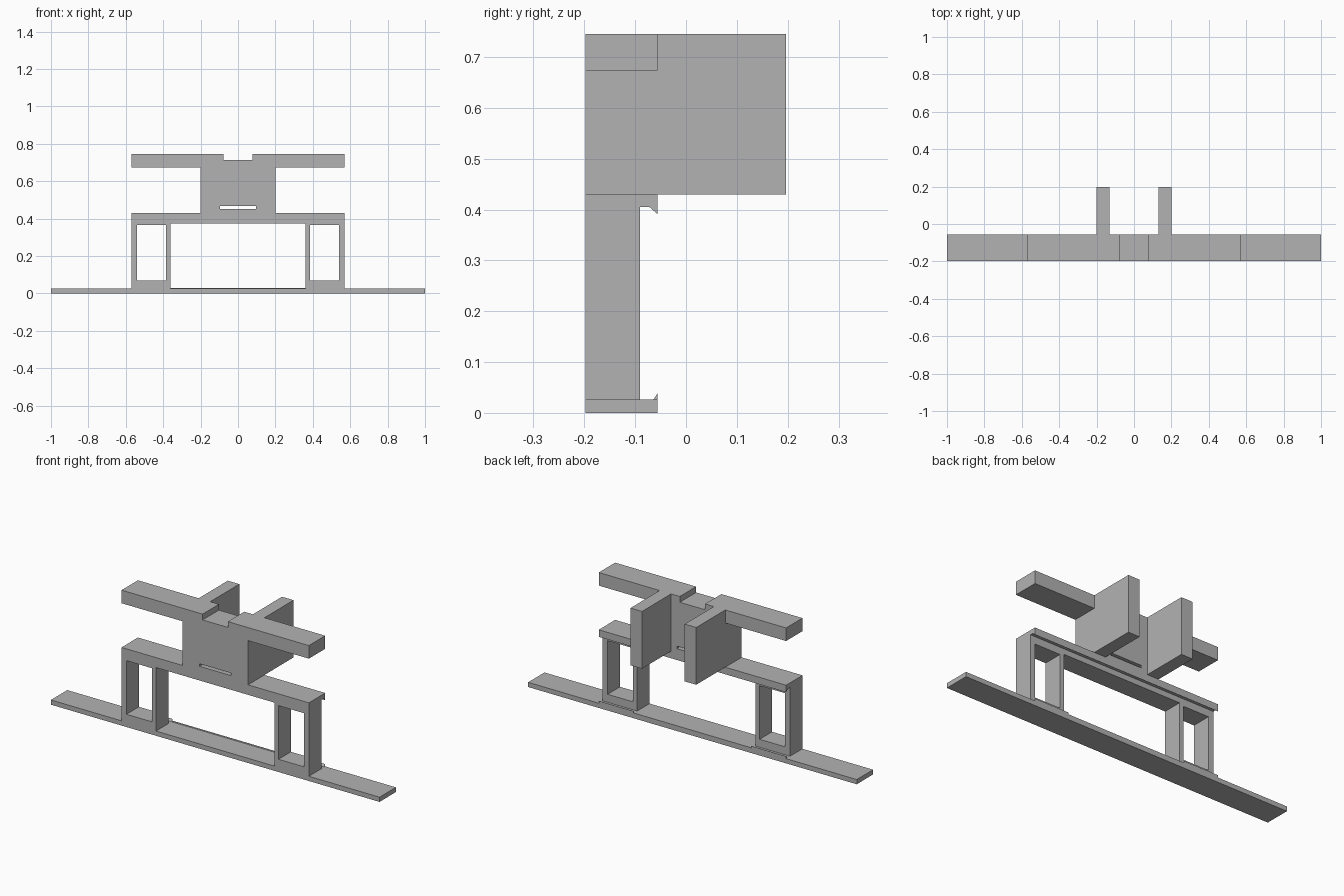
import bpy
import bmesh

cube = bpy.data.objects.get("Cube")
if cube:
    bpy.data.objects.remove(cube, do_unlink=True)

grey = bpy.data.materials.new("plain_grey")
grey.use_nodes = True
grey.diffuse_color = (0.45, 0.45, 0.45, 1)
grey.node_tree.nodes["Principled BSDF"].inputs["Base Color"].default_value = (0.45, 0.45, 0.45, 1)

FRONT, FRAME_BACK, BACK, FIN_BACK = -0.198, -0.09, -0.056, 0.197
BASE_TOP, DECK, TOP = 0.026, 0.43, 0.745
ARM, POST_IN = 0.57, 0.36


def prism(name, profile, lo, hi, along="y"):
    """Extrude a profile of (x, z) along y, or of (y, z) along x."""
    def place(p, d):
        return (p[0], d, p[1]) if along == "y" else (d, p[0], p[1])
    bm = bmesh.new()
    face = bm.faces.new([bm.verts.new(place(p, lo)) for p in profile])
    new = bmesh.ops.extrude_face_region(bm, geom=[face])["geom"]
    for v in new:
        if isinstance(v, bmesh.types.BMVert):
            v.co[1 if along == "y" else 0] = hi
    bmesh.ops.recalc_face_normals(bm, faces=bm.faces)
    mesh = bpy.data.meshes.new(name)
    bm.to_mesh(mesh)
    bm.free()
    mesh.materials.append(grey)
    obj = bpy.data.objects.new(name, mesh)
    bpy.context.collection.objects.link(obj)
    return obj


def box(name, x0, x1, y0, y1, z0, z1):
    return prism(name, [(x0, z0), (x1, z0), (x1, z1), (x0, z1)], y0, y1)


def cut(target, cutter):
    """Subtract the cutter, bake the result and drop the cutter."""
    cutter.hide_render = True
    mod = target.modifiers.new("opening", "BOOLEAN")
    mod.operation, mod.solver, mod.object = "DIFFERENCE", "EXACT", cutter
    bpy.context.view_layer.objects.active = target
    bpy.ops.object.modifier_apply(modifier=mod.name)
    bpy.data.objects.remove(cutter, do_unlink=True)


def mirrored(right_half):
    """Complete a symmetric (x, z) outline from its +x half."""
    return right_half + [(-x, z) for x, z in reversed(right_half)]


# Long flat base
box("base", -1, 1, FRONT, BACK, 0, BASE_TOP)

# Bridge frame with a window in each leg
frame = prism("frame", mirrored([(POST_IN, 0.375), (POST_IN, BASE_TOP),
                                 (ARM, BASE_TOP), (ARM, DECK)]), FRONT, FRAME_BACK)
for x0, x1 in ((0.385, 0.54), (-0.54, -0.385)):
    cut(frame, box("window_cutter", x0, x1, FRONT - 0.1, FRAME_BACK + 0.1, 0.07, 0.365))

# Rear lip with a downward hook
prism("rear_lip", [(FRAME_BACK, 0.405), (-0.072, 0.405), (BACK, 0.391),
                   (BACK, DECK), (FRAME_BACK, DECK)], -ARM, ARM, "x")

# Upward hooks on the base, trimmed low across the middle
hook = [(-0.064, BASE_TOP), (BACK, BASE_TOP), (BACK, 0.039)]
prism("left_base_hook", hook, POST_IN, ARM, "x")
prism("right_base_hook", hook, -ARM, -POST_IN, "x")
prism("middle_ridge", hook[:2] + [(BACK, 0.029), (-0.062, 0.029)], -POST_IN, POST_IN, "x")

# Upper wall with two arms, a top notch and a thin slot
upper = prism("upper_wall", mirrored([(0.2, DECK), (0.2, 0.673), (ARM, 0.673), (ARM, TOP),
                                      (0.077, TOP), (0.077, 0.713)]), FRONT, BACK)
cut(upper, box("slot_cutter", -0.095, 0.095, FRONT - 0.1, BACK + 0.1, 0.453, 0.467))

# Rear fins
box("left_fin", 0.13, 0.2, BACK, FIN_BACK, DECK, TOP)
box("right_fin", -0.2, -0.13, BACK, FIN_BACK, DECK, TOP)
